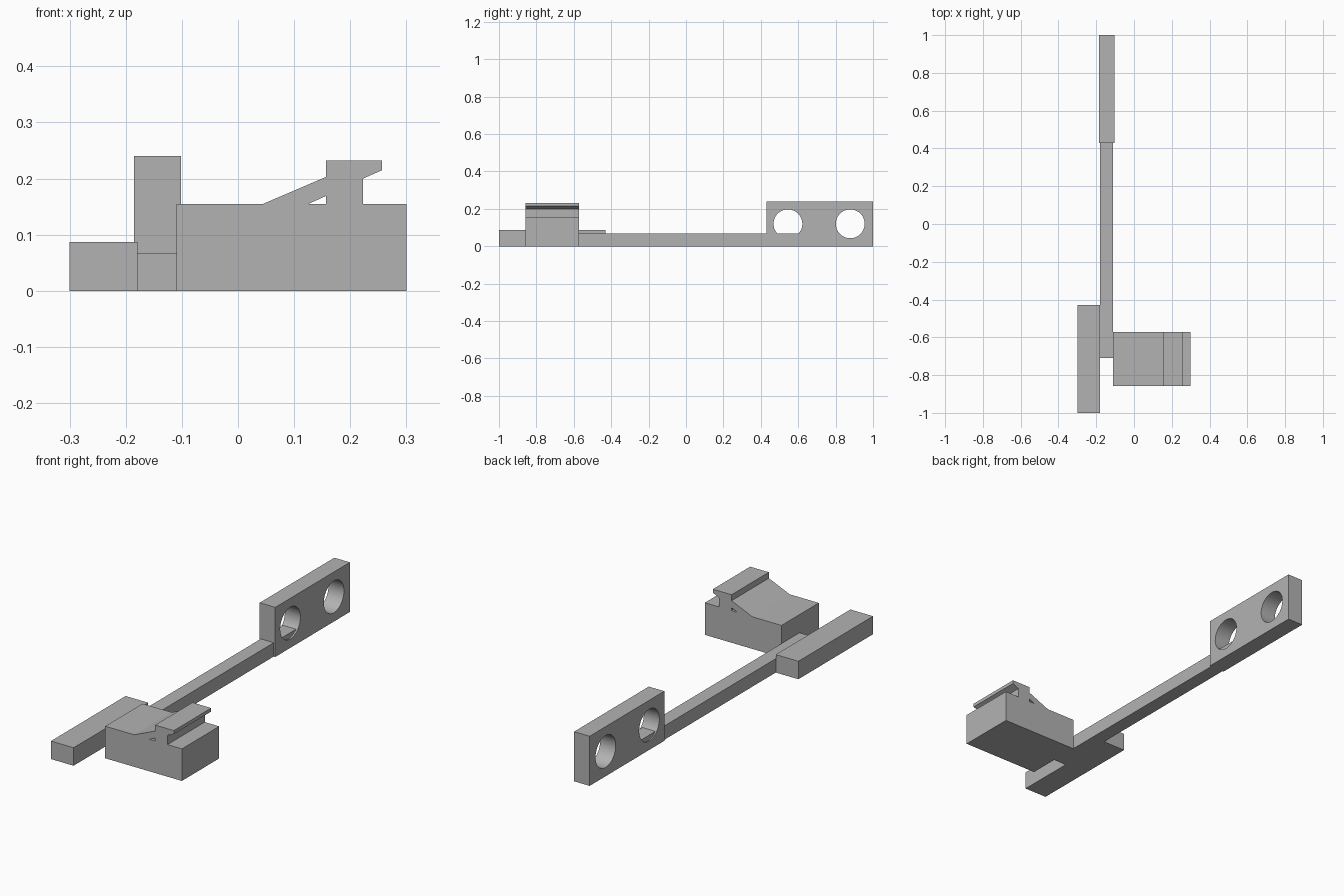
import bpy, bmesh
from mathutils import Matrix, Vector

if "Cube" in bpy.data.objects:
    bpy.data.objects.remove(bpy.data.objects["Cube"], do_unlink=True)

grey = bpy.data.materials.new("plain grey")
grey.use_nodes = True
GREY = (0.45, 0.45, 0.45, 1)
grey.diffuse_color = GREY
grey.node_tree.nodes["Principled BSDF"].inputs["Base Color"].default_value = GREY


def add_object(name, bm):
    bmesh.ops.recalc_face_normals(bm, faces=bm.faces)
    mesh = bpy.data.meshes.new(name)
    bm.to_mesh(mesh)
    bm.free()
    mesh.materials.append(grey)
    obj = bpy.data.objects.new(name, mesh)
    bpy.context.collection.objects.link(obj)
    return obj


def box(name, low, high):
    low, high = Vector(low), Vector(high)
    bm = bmesh.new()
    bmesh.ops.create_cube(bm, size=1)
    bmesh.ops.scale(bm, vec=high - low, verts=bm.verts)
    bmesh.ops.translate(bm, vec=(low + high) / 2, verts=bm.verts)
    return add_object(name, bm)


def prism(name, profile, y0, y1):
    """Extrude an x-z profile along y."""
    bm = bmesh.new()
    face = bm.faces.new([bm.verts.new((x, y0, z)) for x, z in profile])
    grown = bmesh.ops.extrude_face_region(bm, geom=[face])["geom"]
    moved = [v for v in grown if isinstance(v, bmesh.types.BMVert)]
    bmesh.ops.translate(bm, vec=(0, y1 - y0, 0), verts=moved)
    return add_object(name, bm)


def cut(target, cutter):
    cutter.hide_render = True
    cutter.hide_viewport = True
    mod = target.modifiers.new("cut", "BOOLEAN")
    mod.operation = "DIFFERENCE"
    mod.solver = "EXACT"
    mod.object = cutter


# Side handle and long connecting bar
box("side_handle", (-0.3, -1, 0), (-0.179, -0.43, 0.087))
box("connecting_bar", (-0.179, -0.71, 0), (-0.11, 0.61, 0.067))

# Clip block: sloped ramp rising to an overhanging lip
block = prism("clip_block", [
    (-0.11, 0), (0.3, 0), (0.3, 0.155), (0.223, 0.155), (0.223, 0.2),
    (0.257, 0.215), (0.257, 0.232), (0.157, 0.232), (0.157, 0.203),
    (0.045, 0.155), (-0.11, 0.155)], -0.857, -0.572)
# Small triangular slot beneath the ramp
cut(block, prism("slot_cutter",
                 [(0.126, 0.155), (0.157, 0.155), (0.157, 0.169)], -0.9, -0.5))

# End plate with two round holes
plate = box("end_plate", (-0.185, 0.43, 0), (-0.102, 1, 0.24))
for i, y in enumerate((0.545, 0.878)):
    bm = bmesh.new()
    bmesh.ops.create_cone(bm, cap_ends=True, segments=64,
                          radius1=0.077, radius2=0.077, depth=0.3)
    bm.transform(Matrix.Translation((-0.143, y, 0.12))
                 @ Matrix.Rotation(1.5707963, 4, "Y"))
    for f in bm.faces:
        f.smooth = len(f.verts) == 4
    cut(plate, add_object(f"hole_cutter_{i + 1}", bm))

# Keep the plate edges crisp while the hole walls stay smooth
bpy.ops.object.select_all(action="DESELECT")
plate.select_set(True)
bpy.context.view_layer.objects.active = plate
for mod in [m.name for m in plate.modifiers]:
    bpy.ops.object.modifier_apply(modifier=mod)
bpy.ops.object.shade_smooth_by_angle()
